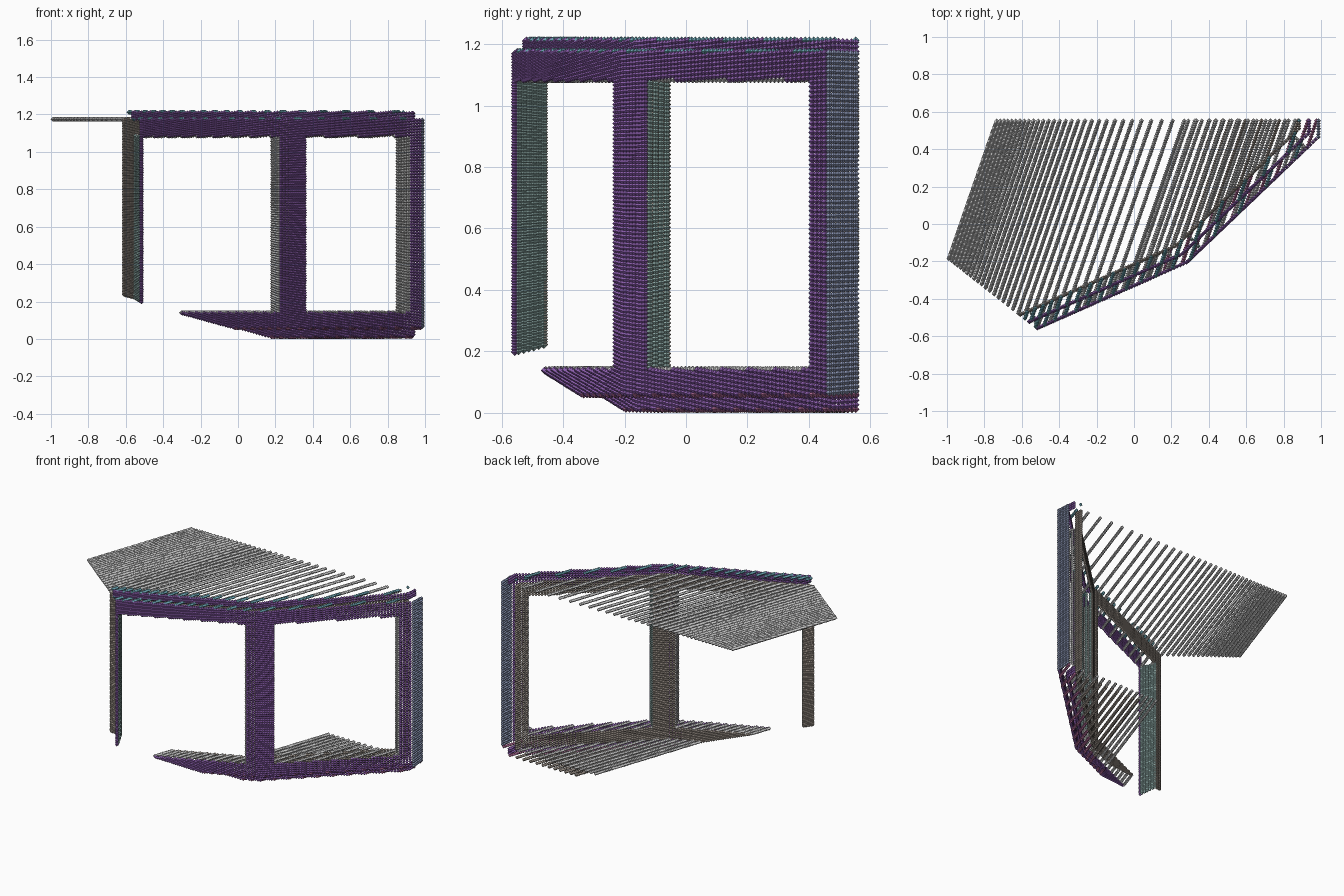
import bpy, math
from mathutils import Vector as V
from mathutils.geometry import intersect_ray_tri

if "Cube" in bpy.data.objects:
    bpy.data.objects.remove(bpy.data.objects["Cube"])

# A depth-scan of a bay window corner: beads where a square grid of rays
# from one viewpoint pierces the room's ceiling, floor and window walls.
N, HALF, BEAD = 128, 0.346, 0.0125
EYE = V((-1.927, 0.552, 0.785))
YAW = -math.atan(HALF)
FWD = V((math.cos(YAW), math.sin(YAW), 0))
SIDE = V((-math.sin(YAW), math.cos(YAW), 0))

# Plan of the walls (outer line), and heights
OUT = [V((-0.84, -0.700)), V((0.283, -0.204)), V((0.986, 0.466)), V((0.986, 0.9))]
THICK, STEP = 0.104, 0.05
BASE, FLOOR, SILL, HEAD, CEIL, TOP = 0.0125, 0.06, 0.14, 1.085, 1.175, 1.212


def unit(i):
    return (OUT[i + 1] - OUT[i]).normalized()


def inward(i):
    d = unit(i)
    return V((-d.y, d.x))


def offset(t):
    """Mitred copy of the outer line, moved inward by t."""
    line = [OUT[0] + inward(0) * t]
    for i in (1, 2):
        m = (inward(i - 1) + inward(i)).normalized()
        line.append(OUT[i] + m * t / m.dot(inward(i)))
    return line + [OUT[3] + inward(2) * t]


INN, MID = offset(THICK), offset(STEP)
faces = {}


def poly(part, pts):
    for i in range(1, len(pts) - 1):
        faces.setdefault(part, []).append((pts[0], pts[i], pts[i + 1]))


def upright(part, a, b, z0, z1):
    poly(part, [V((a.x, a.y, z0)), V((b.x, b.y, z0)), V((b.x, b.y, z1)), V((a.x, a.y, z1))])


def level(part, pts, z):
    poly(part, [V((p.x, p.y, z)) for p in pts])


# Ceiling, floor and underside of the floor slab
for part, z in (("ceiling", CEIL), ("floor", FLOOR), ("floor_underside", BASE)):
    level(part, [V((-2, 0.9)), V((-2, -1.2)), INN[0], INN[1]], z)
    level(part, [V((-2, 0.9)), INN[1], INN[2], INN[3]], z)

# Openings given as outer x range on the first two walls
openings = [(-0.513, 0.222), (0.358, 0.92)]
for i in range(3):
    o0, o1, m0, m1, n0, n1 = OUT[i], OUT[i + 1], MID[i], MID[i + 1], INN[i], INN[i + 1]
    # Core wall stands back from the cladding above and below it
    level("wall_top", [m0, m1, n1, n0], TOP)
    level("wall_base", [m0, m1, n1, n0], BASE)
    level("cladding_top", [o0, o1, m1, m0], CEIL)
    level("cladding_base", [o0, o1, m1, m0], FLOOR)
    upright("upper_band", m0, m1, CEIL, TOP)
    upright("plinth", m0, m1, BASE, FLOOR)
    if i == 2:
        upright("side_wall_outer", o0, o1, FLOOR, CEIL)
        upright("wall_inner", n0, n1, FLOOR, CEIL)
        continue
    d = unit(i)
    a, b = [o0 + d * ((x - o0.x) / d.x) for x in openings[i]]
    ai, bi = a + inward(i) * THICK, b + inward(i) * THICK
    for part, p, q, r, s in (("wall_outer", o0, a, b, o1), ("wall_inner", n0, ai, bi, n1)):
        upright(part, p, q, FLOOR, CEIL)
        upright(part, r, s, FLOOR, CEIL)
        upright(part, q, r, FLOOR, SILL)
        upright(part, q, r, HEAD, CEIL)
    upright("left_jamb", a, ai, SILL, HEAD)
    upright("right_jamb", b, bi, SILL, HEAD)
    # Left jamb is cut by the view, so carry it below the sill line only where seen
    level("window_sill", [a, b, bi, ai], SILL)
    level("window_soffit", [a, b, bi, ai], HEAD)

purple, teal, magenta = (0.28, 0.12, 0.45), (0.15, 0.38, 0.45), (0.45, 0.15, 0.32)
colours = {"wall_outer": purple, "upper_band": purple, "plinth": purple,
           "side_wall_outer": (0.28, 0.33, 0.50), "left_jamb": (0.30, 0.45, 0.43),
           "wall_inner": (0.36, 0.31, 0.27), "wall_top": teal, "cladding_top": teal,
           "wall_base": magenta, "cladding_base": magenta, "floor_underside": (0.36, 0.31, 0.27)}

# Grid of rays
steps = [HALF * (2 * k / (N - 1) - 1) for k in range(N)]
rays = [FWD + SIDE * u + V((0, 0, v)) for v in steps for u in steps]

# Octahedral bead
AXES = [V(p) * BEAD for p in ((1, 0, 0), (0, 1, 0), (-1, 0, 0), (0, -1, 0), (0, 0, 1), (0, 0, -1))]
TRIS = [(k, (k + 1) % 4, 4) for k in range(4)] + [((k + 1) % 4, k, 5) for k in range(4)]

for part, tris in faces.items():
    verts, polys = [], []
    for ray in rays:
        done = []
        for t in tris:
            h = intersect_ray_tri(t[0], t[1], t[2], ray, EYE, True)
            if h is None or any((h - e).length < 1e-4 for e in done):
                continue
            done.append(h)
            n = len(verts)
            verts += [h + p for p in AXES]
            polys += [(n + i, n + j, n + k) for i, j, k in TRIS]
    mesh = bpy.data.meshes.new(part)
    mesh.from_pydata(verts, [], polys)
    ob = bpy.data.objects.new(part, mesh)
    bpy.context.collection.objects.link(ob)
    if part in colours:
        mat = bpy.data.materials.new(part)
        mat.diffuse_color = (*colours[part], 1)
        mat.use_nodes = True
        mat.node_tree.nodes["Principled BSDF"].inputs["Base Color"].default_value = mat.diffuse_color
        mesh.materials.append(mat)
